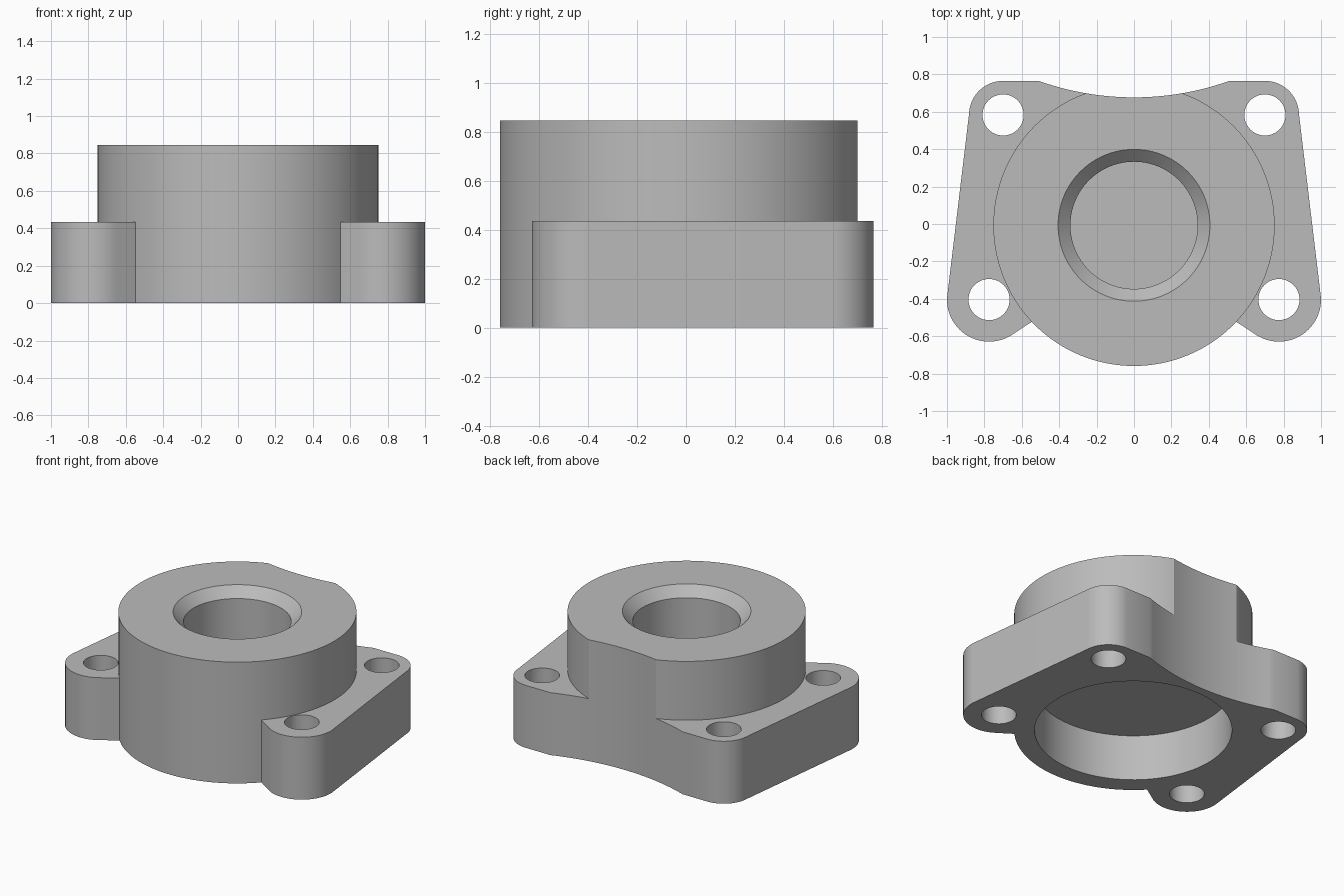
import bpy, bmesh, math
from math import sin, cos, pi
from mathutils import Vector

cube = bpy.data.objects.get("Cube")
if cube:
    bpy.data.objects.remove(cube, do_unlink=True)

AXIS_Y = -0.007                      # centre of the boss and its bores
BOSS_R, BOSS_H = 0.752, 0.845
FLANGE_H = 0.435
BACK_EAR, BACK_R = Vector((0.70, 0.583)), 0.182
FRONT_EAR, FRONT_R = Vector((0.775, -0.404)), 0.225
HOLE_R = 0.11
SCOOP_R, SCOOP_Y = 1.52, 2.197       # concave cut along the back

grey = bpy.data.materials.new("cast grey")
grey.use_nodes = True
grey.diffuse_color = (0.5, 0.5, 0.5, 1)
grey.node_tree.nodes["Principled BSDF"].inputs["Base Color"].default_value = (0.5, 0.5, 0.5, 1)


def make_object(name, bm):
    bmesh.ops.recalc_face_normals(bm, faces=bm.faces)
    mesh = bpy.data.meshes.new(name)
    bm.to_mesh(mesh)
    bm.free()
    mesh.materials.append(grey)
    obj = bpy.data.objects.new(name, mesh)
    bpy.context.collection.objects.link(obj)
    return obj


def prism(name, outline, z0, z1):
    """Extrude a closed outline from z0 up to z1."""
    bm = bmesh.new()
    face = bm.faces.new([bm.verts.new((x, y, z0)) for x, y in outline])
    top = bmesh.ops.extrude_face_region(bm, geom=[face])["geom"]
    bmesh.ops.translate(bm, vec=(0, 0, z1 - z0),
                        verts=[v for v in top if isinstance(v, bmesh.types.BMVert)])
    return make_object(name, bm)


def lathe(name, profile, x, y, steps=96):
    """Stack rings of (radius, height) around a vertical axis."""
    bm = bmesh.new()
    rings = [[bm.verts.new((x + r * cos(2 * pi * i / steps), y + r * sin(2 * pi * i / steps), z))
              for i in range(steps)] for r, z in profile]
    for low, high in zip(rings, rings[1:]):
        for i in range(steps):
            j = (i + 1) % steps
            bm.faces.new((low[i], low[j], high[j], high[i]))
    bm.faces.new(rings[0])
    bm.faces.new(rings[-1])
    return make_object(name, bm)


def arc(centre, r, a0, a1, steps=24):
    return [(centre[0] + r * cos(a0 + (a1 - a0) * i / steps),
             centre[1] + r * sin(a0 + (a1 - a0) * i / steps)) for i in range(steps + 1)]


def combine(target, tool, operation):
    """Apply a boolean and discard the tool."""
    mod = target.modifiers.new("combine", "BOOLEAN")
    mod.operation, mod.solver, mod.object = operation, "EXACT", tool
    bpy.context.view_layer.update()
    result = bpy.data.meshes.new_from_object(
        target.evaluated_get(bpy.context.evaluated_depsgraph_get()))
    target.modifiers.clear()
    target.data = result
    bpy.data.objects.remove(tool, do_unlink=True)


# Flange half outline: inner web, front ear, tangent side, back ear
span = FRONT_EAR - BACK_EAR
side = math.atan2(span.y, span.x) + pi / 2 - math.asin((FRONT_R - BACK_R) / span.length)
web = math.radians(-123.5)
start = FRONT_EAR + FRONT_R * Vector((cos(web), sin(web)))
inner = start + 0.3 * Vector((sin(web), -cos(web)))
half = [tuple(inner)]
half += arc(FRONT_EAR, FRONT_R, web, side)
half += arc(BACK_EAR, BACK_R, side, pi / 2)
outline = half + [(-x, y) for x, y in reversed(half)]

# Flange joined with the round boss
body = prism("bearing_housing", outline, 0, FLANGE_H)
combine(body, lathe("boss", [(BOSS_R, 0), (BOSS_R, BOSS_H)], 0, AXIS_Y, 128), "UNION")

# Concave relief through the back of flange and boss
combine(body, lathe("back_scoop", [(SCOOP_R, -0.2), (SCOOP_R, 1.2)], 0, SCOOP_Y, 256), "DIFFERENCE")

# Chamfered blind pocket above, wide recess below
combine(body, lathe("top_pocket", [(0.34, 0.42), (0.34, BOSS_H - 0.066), (0.406, BOSS_H),
                                   (0.406, 1.0)], 0, AXIS_Y), "DIFFERENCE")
combine(body, lathe("bottom_recess", [(0.623, -0.2), (0.623, 0.32)], 0, AXIS_Y), "DIFFERENCE")

# Four bolt holes
for ear in (BACK_EAR, FRONT_EAR):
    for s in (-1, 1):
        combine(body, lathe("bolt_hole", [(HOLE_R, -0.2), (HOLE_R, 0.7)], s * ear.x, ear.y, 48),
                "DIFFERENCE")

bpy.ops.object.select_all(action="DESELECT")
body.select_set(True)
bpy.context.view_layer.objects.active = body
bpy.ops.object.shade_smooth_by_angle(angle=math.radians(25))
